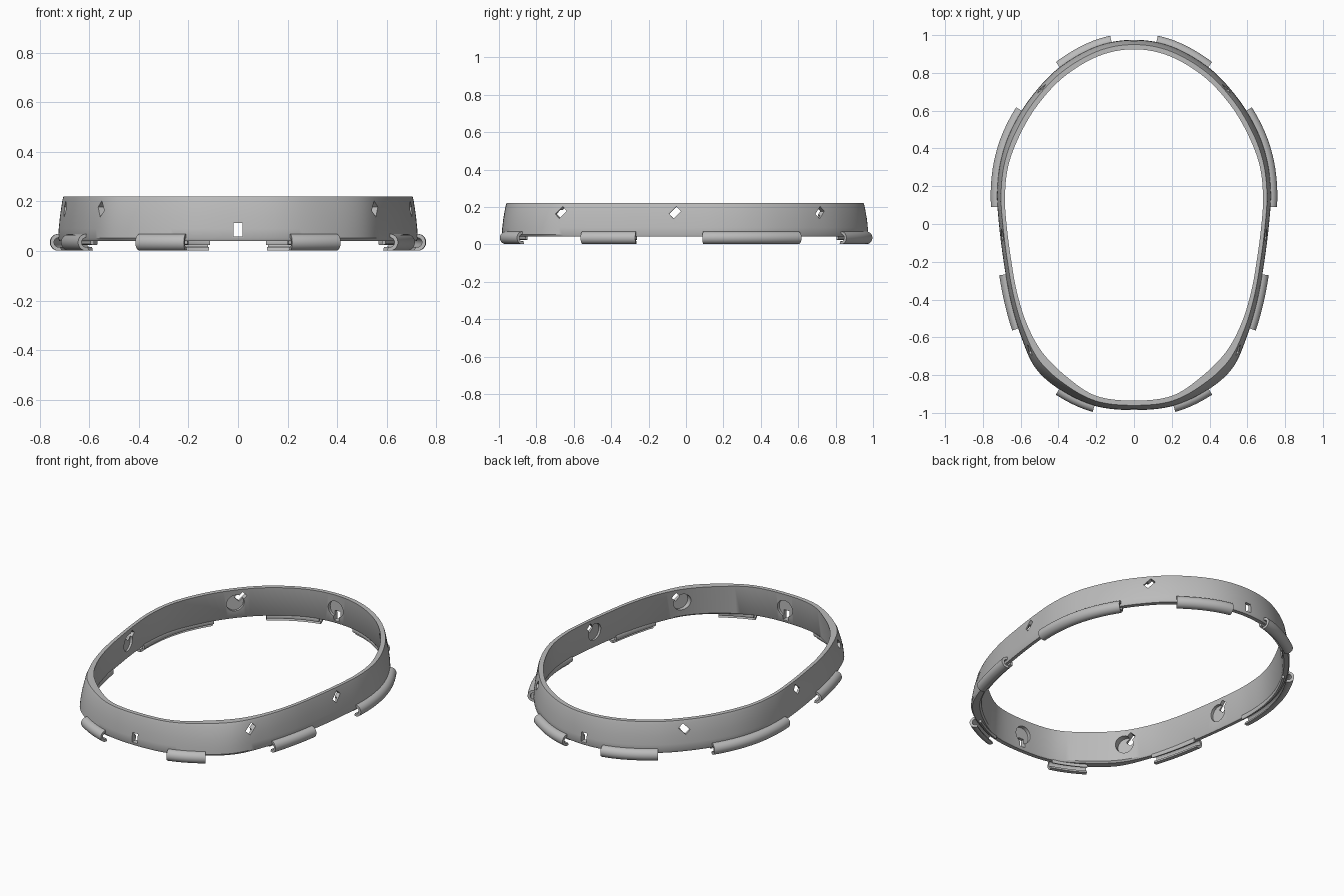
import bpy, bmesh
from math import cos, sin, radians
from mathutils import Vector, Matrix

cube = bpy.data.objects.get("Cube")
if cube:
    bpy.data.objects.remove(cube, do_unlink=True)

GREY = (0.5, 0.5, 0.5, 1)
grey = bpy.data.materials.new("plain grey")
grey.use_nodes = True
grey.diffuse_color = GREY
grey.node_tree.nodes["Principled BSDF"].inputs["Base Color"].default_value = GREY

# Half outlines of the band, front to back: outer foot and inner top rim
OUTER = [(0, -.985), (.2, -.965), (.38, -.885), (.52, -.765), (.6, -.59),
         (.655, -.4), (.69, -.2), (.715, 0), (.725, .17), (.705, .34),
         (.65, .5), (.55, .665), (.4, .825), (.2, .94), (0, .975)]
INNER = [(0, -.935), (.2, -.91), (.355, -.81), (.485, -.68), (.567, -.53),
         (.62, -.36), (.652, -.18), (.675, 0), (.683, .15), (.665, .31),
         (.605, .47), (.51, .63), (.37, .78), (.185, .89), (0, .925)]
LAST = len(OUTER) - 1


def closed(half):
    pts = [Vector((x, y, 0)) for x, y in half]
    return pts + [Vector((-p.x, p.y, 0)) for p in pts[-2:0:-1]]


LOOPS = (closed(INNER), closed(OUTER))
COUNT = len(LOOPS[0])


def spline(loop, u):
    """Smooth closed curve through the outline points."""
    i = int(u // 1)
    f = u - i
    a, b, c, d = (loop[(i + k) % COUNT] for k in (-1, 0, 1, 2))
    return (b * 2 + (c - a) * f + (a * 2 - b * 5 + c * 4 - d) * f * f
            + (b * 3 - a - c * 3 + d) * f ** 3) / 2


def wall(u, t):
    return spline(LOOPS[0], u).lerp(spline(LOOPS[1], u), t)


def frame(u, t=1):
    """Point, tangent and outward normal on the wall."""
    tangent = (wall(u + .05, t) - wall(u - .05, t)).normalized()
    return wall(u, t), tangent, Vector((tangent.y, -tangent.x, 0))


def u_at(y):
    return min((i * LAST / 400 for i in range(401)),
               key=lambda u: abs(wall(u, 1).y - y))


def make_object(name, bm):
    bmesh.ops.recalc_face_normals(bm, faces=bm.faces[:])
    mesh = bpy.data.meshes.new(name)
    bm.to_mesh(mesh)
    bm.free()
    mesh.materials.append(grey)
    obj = bpy.data.objects.new(name, mesh)
    bpy.context.collection.objects.link(obj)
    return obj


def sweep(name, sections, cyclic):
    bm = bmesh.new()
    rings = [[bm.verts.new(p) for p in s] for s in sections]
    pairs = list(zip(rings, rings[1:]))
    if cyclic:
        pairs.append((rings[-1], rings[0]))
    else:
        bm.faces.new(rings[0])
        bm.faces.new(rings[-1])
    n = len(rings[0])
    for a, b in pairs:
        for i in range(n):
            j = (i + 1) % n
            bm.faces.new((a[i], a[j], b[j], b[i]))
    return make_object(name, bm)


def smooth(obj):
    bpy.ops.object.select_all(action='DESELECT')
    obj.select_set(True)
    bpy.context.view_layer.objects.active = obj
    bpy.ops.object.shade_smooth_by_angle(angle=radians(32))


# Band: leaning wall with a bevelled top and a rounded foot
PROFILE = [(0, .22), (.5, .22), (.6, .205), (.83, .14), (.95, .09),
           (1, .052), (.9, .041), (.42, .041), (.3, .05)]
STEPS = 8
sections = []
for k in range(COUNT * STEPS):
    u = k / STEPS
    sections.append([wall(u, t) + Vector((0, 0, z)) for t, z in PROFILE])
band = sweep("band", sections, True)

# Cutters: round inner pockets and slots that go right through
pockets, slots = bmesh.new(), bmesh.new()


def add_port(u, t_slot, slot_z, tilt, mirror):
    """tilt is the slot's angle from the tangent; the pocket sits behind it."""
    flip = Matrix.Scale(-1, 4, (1, 0, 0)) if mirror else Matrix()
    p, tangent, normal = frame(u, t_slot)
    along = tangent * cos(tilt) + Vector((0, 0, sin(tilt)))
    across = normal.cross(along)
    axes = Matrix((along, across, normal)).transposed().to_4x4()
    centre = p + Vector((0, 0, slot_z))
    bmesh.ops.create_cube(
        slots, size=1,
        matrix=flip @ Matrix.Translation(centre) @ axes @ Matrix.Diagonal((.056, .036, .2, 1)))
    hub = centre - along * .045 - normal * .05
    bmesh.ops.create_cone(
        pockets, cap_ends=True, segments=32, radius1=.05, radius2=.05, depth=.1,
        matrix=flip @ Matrix.Translation(hub) @ axes)


for y in (-.7, -.06, .73):
    for mirror in (False, True):
        add_port(u_at(y), .5, .17, radians(45), mirror)
for u in (0, LAST):
    add_port(u, .5, .086, radians(-90), False)

for name, bm in (("pocket_cutter", pockets), ("slot_cutter", slots)):
    cutter = make_object(name, bm)
    cutter.hide_render = True
    mod = band.modifiers.new(name, 'BOOLEAN')
    mod.operation = 'DIFFERENCE'
    mod.solver = 'EXACT'
    mod.object = cutter
    bpy.context.view_layer.objects.active = band
    bpy.ops.object.modifier_apply(modifier=name)
    bpy.data.objects.remove(cutter, do_unlink=True)
smooth(band)

# Clips: hollow tubes with a narrow slit, bent along the foot of the band
ARC = [radians(-110 + 310 * i / 24) for i in range(25)]
TUBE = [(.034 * cos(a), .034 * sin(a)) for a in ARC]
TUBE += [(.019 * cos(a), .019 * sin(a)) for a in reversed(ARC)]
CLIPS = {"front_clip": (-.962, -.875), "forward_side_clip": (-.55, -.265),
         "rear_side_clip": (.09, .6), "back_clip": (.83, .963)}
for name, (y0, y1) in CLIPS.items():
    u0, u1 = u_at(y0), u_at(y1)
    for side, sign in (("left", 1), ("right", -1)):
        sections = []
        for k in range(17):
            p, _, normal = frame(u0 + (u1 - u0) * k / 16)
            ring = [p + normal * r + Vector((0, 0, .035 + h)) for r, h in TUBE]
            sections.append([Vector((v.x * sign, v.y, v.z)) for v in ring])
        smooth(sweep(side + "_" + name, sections, False))
